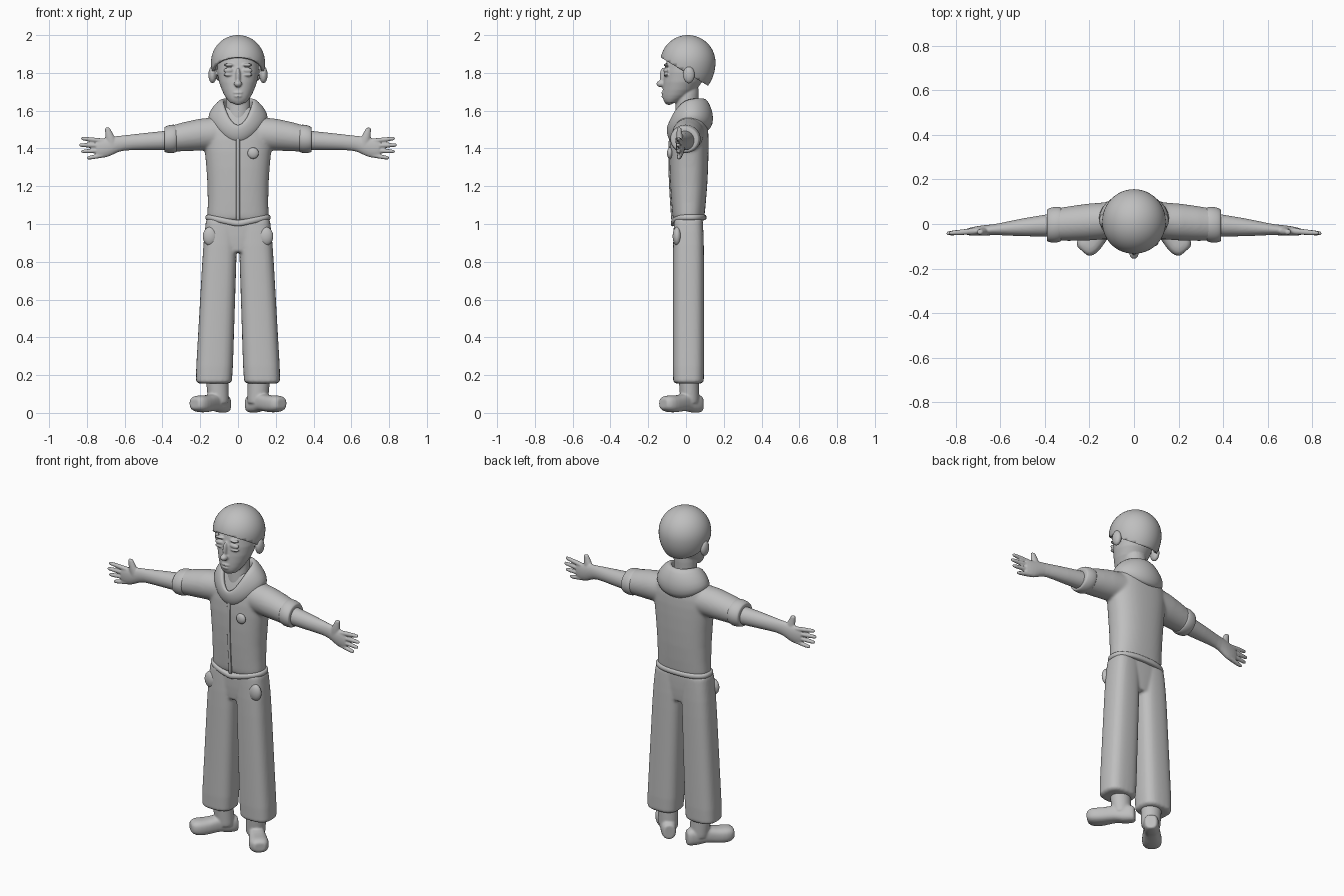
import bpy
import bmesh
from math import sin, cos, pi, copysign
from mathutils import Matrix, Vector

default_cube = bpy.data.objects.get("Cube")
if default_cube:
    bpy.data.objects.remove(default_cube)

clay = bpy.data.materials.new("clay grey")
clay.use_nodes = True
clay_colour = (.52, .52, .52, 1)
clay.diffuse_color = clay_colour
clay.node_tree.nodes["Principled BSDF"].inputs["Base Color"].default_value = clay_colour


def centred(position):
    return 0


def arm_line(x):
    """Depth of the arm's centre line, swept forward towards the hand."""
    return .025 - .08 * abs(x)


def superellipse(angle, power):
    """Unit point on a rounded-box outline."""
    return [copysign(abs(value) ** (2 / power), value) for value in (cos(angle), sin(angle))]


def loft(bm, axis, sections, across=centred, power=2, sides=24, matrix=Matrix()):
    """Skin rings along x or z; section = (position, offset, first radius, second radius)."""
    rings = []
    for position, offset, first, second in sections:
        ring = []
        for i in range(sides):
            u, v = superellipse(2 * pi * i / sides, power)
            u = across(position) + first * u
            v = offset + second * v
            point = Vector((position, u, v)) if axis == "x" else Vector((u, v, position))
            ring.append(bm.verts.new(matrix @ point))
        rings.append(ring)
    for low, high in zip(rings, rings[1:]):
        for i in range(sides):
            j = (i + 1) % sides
            bm.faces.new((low[i], low[j], high[j], high[i]))
    # a narrow inset holds the end edges under subdivision
    caps = [bm.faces.new(reversed(rings[0])), bm.faces.new(rings[-1])]
    bmesh.ops.inset_individual(bm, faces=caps, thickness=.004)


def blob(bm, centre, radii):
    """Add an ellipsoid."""
    matrix = Matrix.Translation(centre) @ Matrix.Diagonal((*radii, 1))
    bmesh.ops.create_uvsphere(bm, u_segments=24, v_segments=14, radius=1, matrix=matrix)


def finish(name, bm, mirror=False, voxel=None, relax=4, subdivide=1):
    """Turn the parts into one smooth object, optionally fused and mirrored."""
    bmesh.ops.recalc_face_normals(bm, faces=bm.faces)
    mesh = bpy.data.meshes.new(name)
    bm.to_mesh(mesh)
    bm.free()
    mesh.shade_smooth()
    mesh.materials.append(clay)
    obj = bpy.data.objects.new(name, mesh)
    bpy.context.collection.objects.link(obj)
    if mirror:
        obj.modifiers.new("Mirror", "MIRROR").use_clip = True
    if subdivide:
        subdivision = obj.modifiers.new("Subdivision", "SUBSURF")
        subdivision.levels = subdivision.render_levels = subdivide
    if voxel:
        remesh = obj.modifiers.new("Fuse", "REMESH")
        remesh.mode = "VOXEL"
        remesh.voxel_size = voxel
        remesh.use_smooth_shade = True
        smooth = obj.modifiers.new("Relax", "SMOOTH")
        smooth.factor = .5
        smooth.iterations = relax
    return obj


# Head: skull, neck, nose, lips, chin, eyelids, brows and ears
bm = bmesh.new()
loft(bm, "z", [(1.64, -.08, .04, .03), (1.66, -.065, .06, .06), (1.7, -.035, .085, .09),
               (1.8, 0, .12, .12), (1.92, .01, .1, .1)])
loft(bm, "z", [(1.54, 0, .065, .06), (1.72, .01, .065, .06)])
blob(bm, (0, -.12, 1.78), (.013, .02, .05))
blob(bm, (0, -.133, 1.742), (.021, .024, .018))
for height, width in ((1.695, .03), (1.677, .026)):
    blob(bm, (0, -.113, height), (width, .018, .008))
blob(bm, (0, -.09, 1.65), (.03, .025, .02))
for side in (-1, 1):
    for height, thickness in ((1.79, .008), (1.813, .014), (1.842, .008)):
        blob(bm, (side * .05, -.105, height), (.028, .015, thickness))
    blob(bm, (side * .135, .015, 1.79), (.022, .032, .046))
finish("head", bm, voxel=.005, relax=3)

# Helmet: dome cut by a plane that slopes down to the nape
bm = bmesh.new()
bmesh.ops.create_uvsphere(bm, u_segments=48, v_segments=28, radius=1)
for vert in bm.verts:
    x, y, z = vert.co
    vert.co = (x * .143, .01 + y * .146, 1.855 + z * (.145 if z > 0 else .18))
bmesh.ops.bisect_plane(bm, geom=bm.verts[:] + bm.edges[:] + bm.faces[:], clear_inner=True,
                       plane_co=(0, -.137, 1.884), plane_no=(0, .6, 1))
helmet = finish("helmet", bm, subdivide=0)
helmet.modifiers.new("Thickness", "SOLIDIFY").thickness = .015

# Jacket: torso and short sleeves fused together
bm = bmesh.new()
loft(bm, "z", [(1.02, .013, .163, .083), (1.2, .015, .158, .1), (1.4, .015, .178, .106),
               (1.5, .02, .188, .1), (1.57, .025, .15, .08), (1.62, .02, .08, .06)],
     power=2.4, sides=32)
for side in (-1, 1):
    loft(bm, "x", [(side * .06, 1.48, .08, .085), (side * .2, 1.477, .088, .09),
                   (side * .38, 1.447, .07, .066)], across=arm_line)
finish("jacket", bm, voxel=.008, relax=8)

# Rolled cuffs on the sleeves
bm = bmesh.new()
loft(bm, "x", [(.325, 1.453, .075, .071), (.34, 1.451, .082, .077),
               (.375, 1.449, .08, .074), (.39, 1.447, .071, .065)], across=arm_line)
finish("sleeve_cuffs", bm, mirror=True)

# Hood: folded collar swept from the front point round to the draped back
# rows: half width, middle, half depth, height, drape at the back
collar_profile = [(.065, 0, .065, 1.64, 0), (.085, 0, .105, 1.69, 0),
                  (.18, .03, .138, 1.6, .05), (.14, .02, .08, 1.55, .1)]
bm = bmesh.new()
steps = 8
rows = []
for i in range(steps + 1):
    angle = pi * i / steps
    front = (1 + cos(angle)) / 2
    rows.append([bm.verts.new((width * sin(angle), middle - depth * cos(angle),
                               height - .15 * front ** 4 - drape * (1 - front) ** 2))
                 for width, middle, depth, height, drape in collar_profile])
for row, following in zip(rows, rows[1:]):
    for i, vert in enumerate(row):
        bm.faces.new((row[i - 1], vert, following[i], following[i - 1]))
finish("hood", bm, mirror=True, subdivide=2)

# Jacket hem: thin band that dips at the centre front
bm = bmesh.new()
loft(bm, "z", [(1.02, .014, .165, .086), (1.025, .014, .174, .095),
               (1.045, .014, .174, .095), (1.05, .014, .162, .086)], power=2.4, sides=48)
for vert in bm.verts:
    if vert.co.y < 0:
        vert.co.z -= .035 * max(0, 1 - abs(vert.co.x) / .16)
finish("jacket_hem", bm)

# Zip placket down the jacket front, and the round chest badge
bm = bmesh.new()
loft(bm, "z", [(1.02, -.072, .01, .006), (1.2, -.085, .01, .006),
               (1.4, -.091, .01, .006), (1.49, -.08, .01, .006)], power=4, sides=12)
finish("zip_placket", bm)
bm = bmesh.new()
blob(bm, (.08, -.085, 1.375), (.03, .016, .03))
finish("chest_badge", bm)

# Trousers: two straight legs fused with the hips
bm = bmesh.new()
for side in (-1, 1):
    loft(bm, "z", [(.155, .013, .099, .084), (.7, .013, .092, .083), (.9, .013, .09, .083),
                   (1.03, .013, .08, .076)],
         across=lambda z: side * (.135 - .045 * z), power=2.8)
loft(bm, "z", [(.85, .013, .1, .068), (.93, .013, .165, .077), (1.03, .013, .16, .077)],
     power=2.6)
finish("trousers", bm, voxel=.008)

# Curved hip pockets
bm = bmesh.new()
blob(bm, (.147, -.047, .935), (.04, .024, .05))
finish("hip_pockets", bm, mirror=True)

# Boots: foot turned outward, with an ankle shaft
bm = bmesh.new()
outward = Matrix.Translation((.085, .045, 0)) @ Matrix.Rotation(-.85, 4, "Z")
loft(bm, "x", [(-.042, .045, .03, .04), (-.025, .05, .042, .05), (.03, .053, .043, .052),
               (.06, .06, .042, .046), (.13, .046, .052, .044), (.18, .048, .057, .046),
               (.212, .05, .046, .038), (.222, .05, .03, .024)], power=2.7, matrix=outward)
loft(bm, "z", [(.05, .02, .055, .05), (.18, .015, .06, .054)], across=lambda z: .1 + .06 * z)
finish("boots", bm, mirror=True, voxel=.006)

# Bare arms: forearm, palm, thumb and four fanned fingers
bm = bmesh.new()
loft(bm, "x", [(.32, 1.445, .055, .055), (.5, 1.436, .042, .046), (.61, 1.43, .025, .038),
               (.65, 1.42, .024, .046), (.69, 1.405, .023, .053), (.73, 1.4, .019, .052),
               (.75, 1.4, .014, .045)], across=arm_line)
loft(bm, "z", [(1.41, -.03, .034, .022), (1.46, -.035, .026, .019), (1.51, -.036, .013, .011)],
     across=lambda z: .665 + .3 * max(0, z - 1.42), sides=16)
for finger in range(4):
    base, tip = 1.44 - .025 * finger, 1.452 - .034 * finger
    reach = .84 - .01 * (finger - 1) ** 2
    loft(bm, "x", [(.71, base, .015, .013), (reach - .01, tip, .012, .012),
                   (reach, tip, .007, .007)], across=arm_line, sides=12)
finish("arms", bm, mirror=True, voxel=.005, relax=2)
